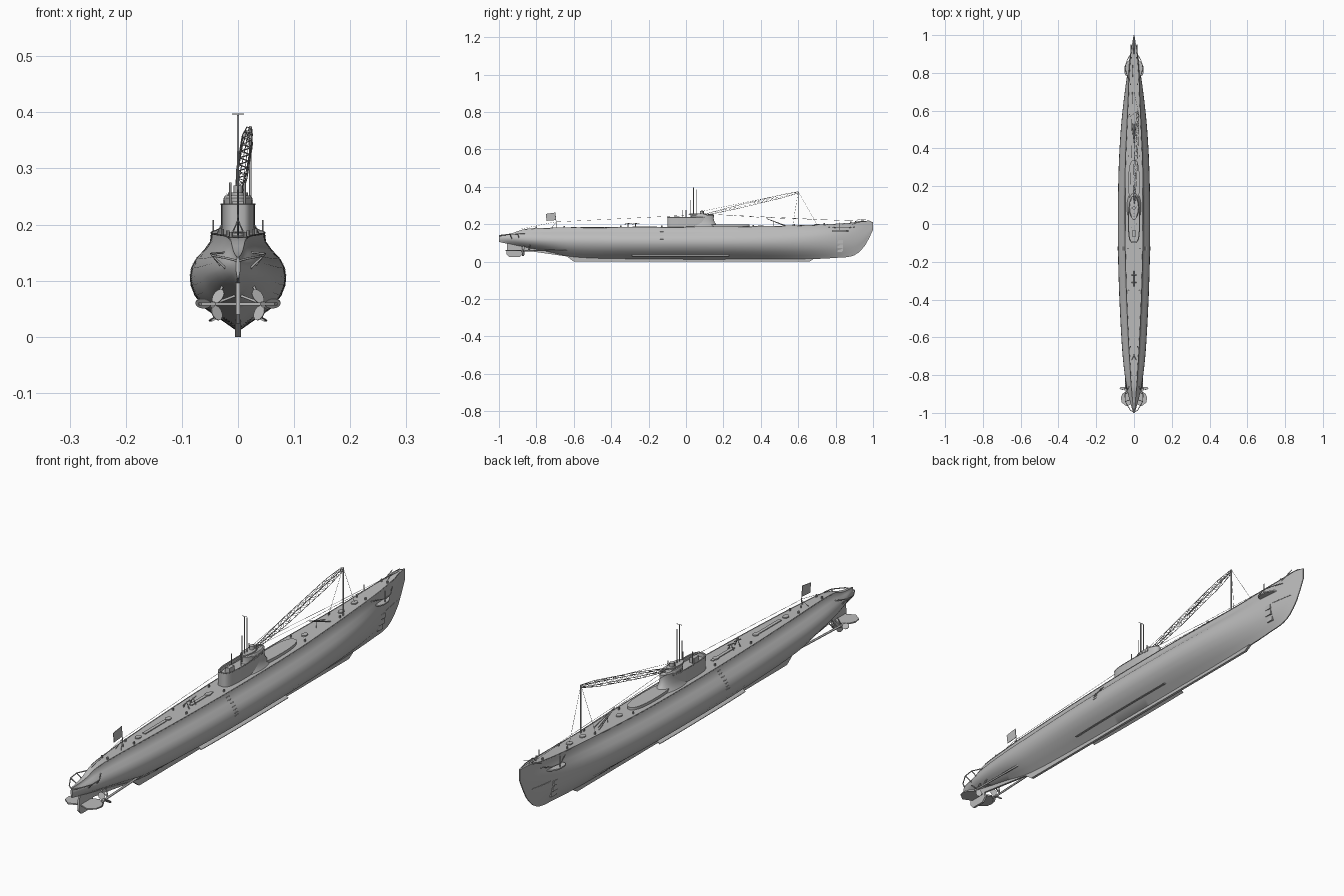
import bpy, bmesh
from math import sin, cos, pi, radians, copysign
from mathutils import Vector, Matrix

cube = bpy.data.objects.get("Cube")
if cube:
    bpy.data.objects.remove(cube, do_unlink=True)

steel = bpy.data.materials.new("grey_painted_steel")
steel.use_nodes = True
steel.diffuse_color = (0.5, 0.5, 0.5, 1)
steel.node_tree.nodes["Principled BSDF"].inputs["Base Color"].default_value = (0.5, 0.5, 0.5, 1)


def add(name, data):
    obj = bpy.data.objects.new(name, data)
    data.materials.append(steel)
    bpy.context.scene.collection.objects.link(obj)
    return obj


def loft(name, rings):
    """Skin a row of equal closed rings and cap both ends."""
    bm = bmesh.new()
    rows = [[bm.verts.new(p) for p in ring] for ring in rings]
    n = len(rows[0])
    for a, b in zip(rows, rows[1:]):
        for i in range(n):
            j = (i + 1) % n
            bm.faces.new((a[i], a[j], b[j], b[i]))
    bm.faces.new(rows[0])
    bm.faces.new(rows[-1])
    bmesh.ops.recalc_face_normals(bm, faces=bm.faces)
    mesh = bpy.data.meshes.new(name)
    bm.to_mesh(mesh)
    bm.free()
    return add(name, mesh)


def tube(name, paths, radius):
    """One curve object holding several round rods."""
    curve = bpy.data.curves.new(name, "CURVE")
    curve.dimensions = "3D"
    curve.bevel_depth = radius
    curve.bevel_resolution = 1
    curve.use_fill_caps = True
    for path in paths:
        spline = curve.splines.new("POLY")
        spline.points.add(len(path) - 1)
        for point, p in zip(spline.points, path):
            point.co = (*p, 1)
    return add(name, curve)


def slab(name, outline, z0, z1):
    return loft(name, [[(x, y, z) for x, y in outline] for z in (z0, z1)])


def box(name, x, y, z, sx, sy, sz):
    corners = [(x + a * sx / 2, y + b * sy / 2) for a, b in ((-1, -1), (1, -1), (1, 1), (-1, 1))]
    return slab(name, corners, z - sz / 2, z + sz / 2)


def oval(y0, y1, half, power=1, n=32):
    """Rounded plan outline running from y0 to y1."""
    pts = []
    for i in range(n):
        c, s = cos(2 * pi * i / n), sin(2 * pi * i / n)
        pts.append((half * copysign(abs(c) ** power, c),
                    (y0 + y1) / 2 + (y1 - y0) / 2 * copysign(abs(s) ** power, s)))
    return pts


# Hull stations: y, half beam, beam height, bottom, deck height, deck half width
STATIONS = [
    (-1, .004, .125, .105, .142, .002), (-.93, .024, .125, .09, .152, .008),
    (-.87, .038, .12, .078, .172, .013), (-.75, .055, .115, .055, .179, .02),
    (-.6, .067, .11, .024, .181, .029), (-.3, .081, .106, .014, .183, .041),
    (0, .086, .105, .012, .185, .047), (.3, .081, .105, .012, .187, .045),
    (.5, .07, .107, .012, .19, .037), (.65, .055, .11, .013, .194, .03),
    (.8, .035, .12, .02, .201, .024), (.9, .02, .14, .034, .208, .016),
    (.96, .009, .155, .09, .215, .009), (1, .002, .19, .17, .212, .002)]
LOWER = [(.05, 0), (.36, .2), (.7, .42), (.9, .66), (.98, .85)]
UPPER = [(1, 0), (.94, .22), (.72, .43), (.35, .62), (.08, .8), (0, 1)]


def station(y):
    last = len(STATIONS) - 1
    i = max(k for k in range(last) if STATIONS[k][0] <= y)
    p, q = STATIONS[i], STATIONS[i + 1]
    before, after = STATIONS[max(i - 1, 0)], STATIONS[min(i + 2, last)]
    h = q[0] - p[0]
    t = (y - p[0]) / h
    out = []
    for c in range(1, len(p)):
        m0 = (q[c] - before[c]) / (q[0] - before[0]) * h
        m1 = (after[c] - p[c]) / (after[0] - p[0]) * h
        out.append((1 + 2 * t) * (1 - t) ** 2 * p[c] + t * (1 - t) ** 2 * m0
                   + t * t * (3 - 2 * t) * q[c] + t * t * (t - 1) * m1)
    return out


def section(y):
    w, mid, low, top, d = station(y)
    return ([(max(k * w, .002), low + (mid - low) * u) for k, u in LOWER]
            + [(d + (w - d) * k, mid + (top - mid) * v) for k, v in UPPER])


def side_x(y, z):
    pts = section(y)
    for (xa, za), (xb, zb) in zip(pts, pts[1:]):
        if za <= z <= zb:
            return xa + (xb - xa) * (z - za) / (zb - za)
    return pts[-1][0]


def deck(y):
    return station(y)[3]


rings = []
for k in range(101):
    y = -1 + k / 50
    half = section(min(y, 1))
    rings.append([(x, y, z) for x, z in half] + [(-x, y, z) for x, z in reversed(half)])
loft("hull", rings)

# Keel bar with raked ends
loft("keel", [[(x, y, z) for y, z in ((-.6, 0), (.66, 0), (.7, .025), (-.64, .03))] for x in (-.005, .005)])

# Tower, fairwater and forward platform
tower = oval(-.1, .12, .03, .6)
inner = oval(-.094, .114, .026, .6)
loft("tower", [[(x, y, z) for x, y in ring] for ring, z in
               ((tower, .18), (tower, .236), (inner, .236), (inner, .222))])
flare = []
for scale, z in ((1, .185), (.84, .195), (.72, .21), (.66, .23), (.68, .247), (.6, .252)):
    flare.append([(x * scale, .085 + (y - .085) * scale, z) for x, y in oval(.0, .18, .038)])
loft("bridge_fairwater", flare)
slab("forward_platform", oval(.1, .34, .03, .8), .183, .197)
slab("bridge_roof", oval(.02, .11, .018), .252, .257)
tube("tower_rim", [[(x, y, .236) for x, y in tower + tower[:1]]], .0014)
for side in (-1, 1):
    for k in range(4):
        box("bridge_window", side * .0255, .06 + k * .016, .239, .003, .009, .007)

# Periscopes, masts and bridge fittings
for y, top, r in ((.04, .395, .0022), (.055, .385, .002), (.025, .33, .0018)):
    tube("periscope", [[(0, y, .23), (0, y, top)]], r)
tube("mast_crossbar", [[(-.011, .04, .397), (.011, .04, .397)]], .001)
tube("bridge_posts", [[(x, y, .23), (x, y, .275)] for x, y in ((.012, .09), (-.014, .085), (.012, 0), (-.014, -.02))], .002)
slab("compass_stand", oval(.075, .095, .008), .252, .27)
box("bridge_seat", 0, -.05, .232, .02, .03, .02)

# Lattice boom, its mast and stays
start, end = Vector((0, .1, .25)), Vector((.02, .6, .37))
bays = 20
chords = [[], [], [], []]
for k in range(bays + 1):
    t = k / bays
    size = .004 + .005 * min(t * 3, (1 - t) * 6, 1)
    for chord, (a, b) in zip(chords, ((-1, -1), (1, -1), (1, 1), (-1, 1))):
        chord.append(start.lerp(end, t) + Vector((a * size, 0, b * size)))
braces = []
for a, b in zip(chords, chords[1:] + chords[:1]):
    braces.append([(a if k % 2 else b)[k] for k in range(bays + 1)])
tube("boom_chords", chords, .001)
tube("boom_braces", braces, .0007)
tube("boom_mast", [[(.022, .6, .19), (.022, .6, .375)]], .0025)
tube("boom_stays", [[(.022, .6, .375), (0, .7, .2)], [(.022, .6, .375), (-.02, .57, .19)],
                    [(.02, .6, .375), (0, .09, .27)]], .0006)

# Aerial wires from bow to stern
tube("aerial_wires", [[(0, .97, .215), (0, .4, .236), (0, .1, .256), (0, -.1, .242), (0, -.7, .212), (0, -.88, .175)],
                      [(-.02, .09, .255), (-.004, .95, .214)]], .0006)

# Folding deck derrick forward and small mount aft
tube("deck_derrick", [[(0, .53, .19), (0, .43, .23)], [(.012, .54, .19), (0, .43, .23)],
                      [(-.012, .54, .19), (0, .43, .23)], [(0, .47, .188), (0, .47, .212)]], .0018)
for y in (-.31, -.27):
    tube("aft_mount", [[(-.012, y, .182), (0, y, .206), (.012, y, .182)], [(0, y - .02, .2), (0, y + .02, .206)]], .002)

# Flagstaff and flag
tube("flagstaff", [[(0, -.69, .178), (0, -.7, .262)]], .0015)
loft("flag", [[(x, y, z) for y, z in ((-.7, .262), (-.75, .255), (-.745, .218), (-.694, .222))] for x in (-.001, .001)])
tube("flag_braces", [[(s * .012, -.72, .178), (0, -.695, .21)] for s in (-1, 1)], .001)

# Deck hatches, lockers, bollards and centre grating
for y in (-.6, -.42, -.18, .4, .62, .7):
    slab("hatch", oval(y - .014, y + .014, .01), deck(y) - .003, deck(y) + .004)
for y in (-.5, -.22):
    box("deck_grating", 0, y, deck(y) + .001, .012, .13, .004)
for side in (-1, 1):
    for y in (-.8, -.65, -.35, -.13, .36, .58, .74, .88):
        slab("bollard", [(side * station(y)[4] * .7 + px, py) for px, py in oval(y - .004, y + .004, .003, n=8)],
             deck(y) - .002, deck(y) + .009)

    # Long bilge keels near the bottom
    keel_rings = []
    for k in range(11):
        y = -.29 + k * .052
        x = side_x(y, .035)
        keel_rings.append([(side * (x + dx), y, z) for dx, z in ((-.008, .044), (-.008, .038), (.014, .027), (.015, .03))])
    loft("bilge_keel", keel_rings)

    # Deck edge strake following the casing
    edge = [(side * (station(-.86 + k * .04)[4] + .0005), -.86 + k * .04, deck(-.86 + k * .04)) for k in range(46)]
    tube("deck_edge", [edge], .0015)

    # Ladder rungs on the hull side
    for k in range(7):
        z = .11 + k * .01
        x = side_x(-.13, z)
        tube("ladder_rung", [[(side * (x + .001), -.14, z), (side * (x + .001), -.12, z)]], .0012)

    # Torpedo doors and anchor slot at the bow
    for k in range(3):
        z = .06 + k * .023
        x = side_x(.825, z)
        box("torpedo_door", side * (x - .002), .825, z, .008, .03, .018)
    tube("bow_slot", [[(side * side_x(y, .118), y, .118) for y in (.85, .88, .91, .94)]], .0012)

    # Bow planes with their guard rails
    slab("bow_plane", [(side * x, y) for x, y in ((.02, .78), (.044, .785), (.051, .8), (.05, .835), (.036, .86), (.02, .87))],
         .161, .166)
    tube("bow_plane_guard", [[(side * .018, .9, .185), (side * .04, .86, .18), (side * .048, .82, .18), (side * .025, .76, .185)],
                             [(side * .044, .82, .165), (side * .044, .82, .208)],
                             [(side * .016, .89, .2), (side * .016, .95, .222)]], .0016)

    # Stern planes and stern guard frame
    slab("stern_plane", [(side * x, y) for x, y in ((.004, -.89), (.03, -.875), (.062, -.9), (.07, -.92), (.065, -.945), (.04, -.965), (.004, -.95))],
         .056, .061)
    tube("stern_guard", [[(side * .025, -.86, .15), (side * .048, -.9, .148), (side * .046, -.94, .145), (side * .02, -.985, .14), (0, -1 + .002, .135)],
                         [(side * .046, -.94, .145), (side * .02, -.93, .12)],
                         [(side * .048, -.9, .148), (side * .025, -.89, .12)]], .002)

    # Propeller shaft, bracket, hub and blades
    hub = Vector((side * .045, -.87, .058))
    tube("propeller_shaft", [[hub, (side * .036, -.58, .062)]], .004)
    tube("shaft_bracket", [[hub + Vector((0, .025, 0)), (side * .022, -.83, .1)],
                           [hub + Vector((0, .025, 0)), (0, -.83, .075)]], .0025)
    tube("propeller_hub", [[hub + Vector((0, .008, 0)), hub - Vector((0, .012, 0))]], .006)
    for k in range(3):
        turn = (Matrix.Translation(hub) @ Matrix.Rotation(radians(side * 120 * k - side * 35), 4, "Y")
                @ Matrix.Rotation(radians(side * 40), 4, "Z"))
        blade = [(a, b + .017) for a, b in oval(-.014, .014, .011, n=16)]
        loft("propeller_blade", [[turn @ Vector((a, d, b)) for a, b in blade] for d in (-.001, .001)])

# Rudder and skeg
loft("rudder", [[(x, y, z) for y, z in ((-.955, .105), (-.96, .04), (-.945, .024), (-.89, .024), (-.875, .04), (-.88, .1))]
                for x in (-.004, .004)])
loft("skeg", [[(x, y, z) for y, z in ((-.88, .09), (-.88, .062), (-.64, .028), (-.64, .06))] for x in (-.004, .004)])

# Bow railing
tube("bow_rail", [[(0, .9, .207), (0, .92, .226), (0, .97, .222), (0, .99, .212)]], .0014)

# Soft shading with crisp edges
bpy.ops.object.select_all(action="DESELECT")
for obj in bpy.context.scene.objects:
    if obj.type == "MESH" and obj.data.materials[:] == [steel]:
        obj.select_set(True)
        bpy.context.view_layer.objects.active = obj
bpy.ops.object.shade_smooth_by_angle(angle=radians(35))
